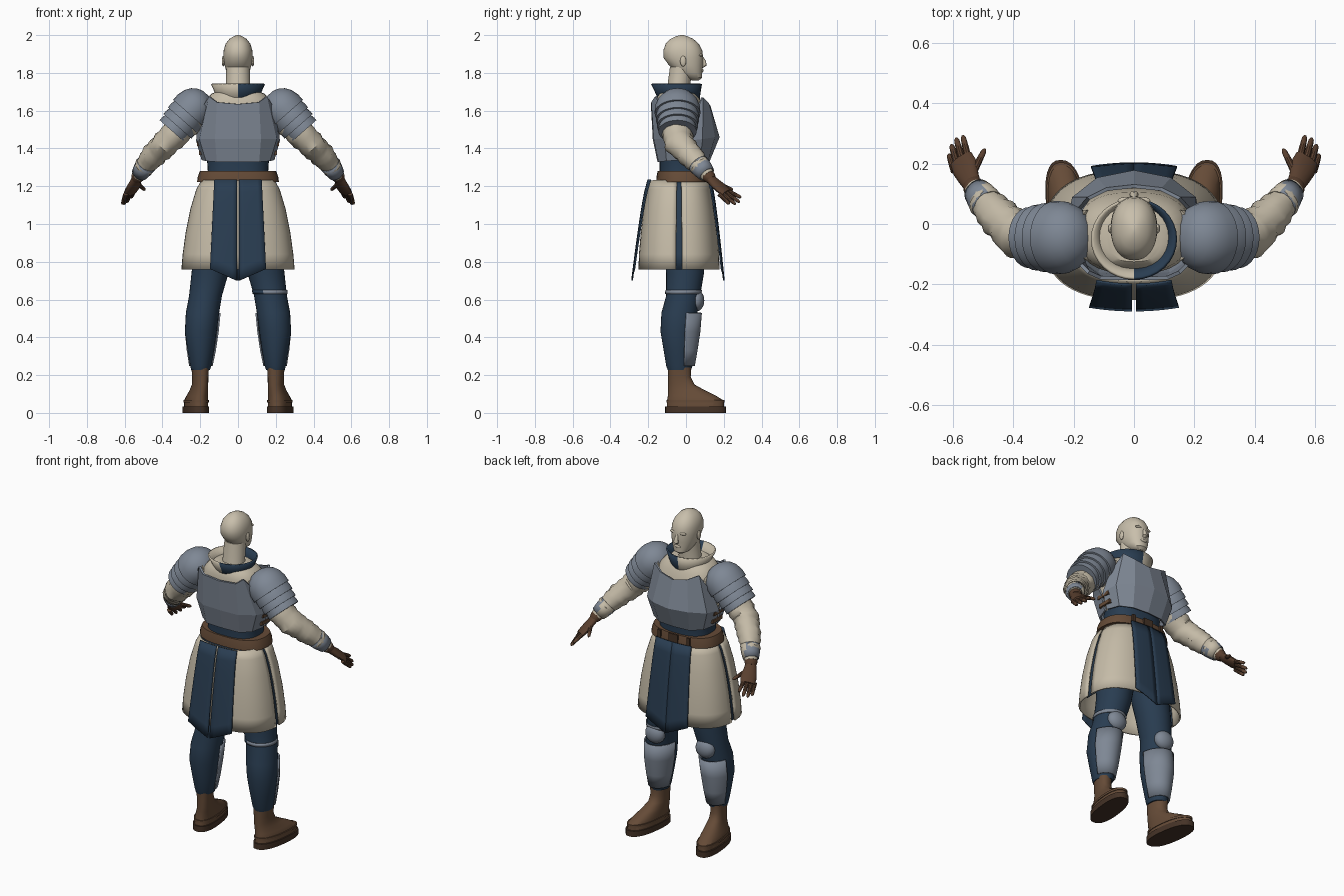
import bpy, bmesh, math, random
from mathutils import Vector as V

random.seed(4)
cube = bpy.data.objects.get("Cube")
if cube:
    bpy.data.objects.remove(cube, do_unlink=True)


def material(name, rgb):
    m = bpy.data.materials.new(name)
    m.use_nodes = True
    col = (*rgb, 1)
    m.diffuse_color = col
    m.node_tree.nodes["Principled BSDF"].inputs["Base Color"].default_value = col
    return m


CREAM = material("cream cloth", (0.56, 0.5, 0.39))
SKIN = material("pale skin", (0.58, 0.52, 0.41))
NAVY = material("navy cloth", (0.022, 0.046, 0.082))
STEEL = material("grey steel", (0.21, 0.245, 0.3))
LEATHER = material("brown leather", (0.13, 0.07, 0.038))
GLOVE = material("dark brown glove", (0.1, 0.05, 0.028))
SOLE = material("boot sole", (0.06, 0.033, 0.02))
made = []


def emit(name, verts, faces, mat, pair=False, thick=0, split=None):
    """Make one object, or a left and right pair; split = (second material, rule)."""
    for side, s in ((("left_", 1), ("right_", -1)) if pair else (("", 1),)):
        bm = bmesh.new()
        vs = [bm.verts.new((s * v[0], v[1], v[2])) for v in verts]
        for f in faces:
            bm.faces.new([vs[i] for i in f])
        bmesh.ops.recalc_face_normals(bm, faces=bm.faces)
        me = bpy.data.meshes.new(side + name)
        me.materials.append(mat)
        if split:
            me.materials.append(split[0])
            for f in bm.faces:
                f.material_index = int(split[1](f.calc_center_median()))
        bm.to_mesh(me)
        bm.free()
        ob = bpy.data.objects.new(side + name, me)
        bpy.context.collection.objects.link(ob)
        if thick:
            mod = ob.modifiers.new("thickness", "SOLIDIFY")
            mod.thickness, mod.offset = thick, 0
        made.append(ob)


def skin(name, rings, mat, closed=True, cap=True, **kw):
    """Join rows of points into a surface."""
    n = len(rings[0])
    verts = [p for r in rings for p in r]
    faces = [(i * n + j, i * n + (j + 1) % n, (i + 1) * n + (j + 1) % n, (i + 1) * n + j)
             for i in range(len(rings) - 1) for j in range(n if closed else n - 1)]
    if closed and cap:
        faces += [tuple(range(n)), tuple(range(len(verts) - n, len(verts)))]
    emit(name, verts, faces, mat, **kw)


def power(t, e):
    return math.copysign(abs(t) ** (2 / e), t)


def stack(name, rows, mat, e=2, n=32, arc=None, skew=0, **kw):
    """Horizontal outlines; each row is z, cx, cy, rx, ry."""
    rings = []
    for z, cx, cy, rx, ry in rows:
        a0, a1 = arc or (0, 360)
        angles = [math.radians(a0 + (a1 - a0) * i / (n - 1 if arc else n)) for i in range(n)]
        ring = []
        for a in angles:
            y = cy + ry * power(math.sin(a), e)
            ring.append((cx + rx * power(math.cos(a), e) + skew * (y - cy), y, z))
        rings.append(ring)
    skin(name, rings, mat, closed=arc is None, **kw)


def tube(name, pts, mat, n=16, ref=(0, 1, 0), rough=0, **kw):
    """Sections across a path; each point is x, y, z, radius along ref, other radius."""
    ps = [V(p[:3]) for p in pts]
    rings = []
    for i, p in enumerate(pts):
        d = (ps[min(i + 1, len(ps) - 1)] - ps[max(i - 1, 0)]).normalized()
        u = (V(ref) - V(ref).dot(d) * d).normalized()
        w = d.cross(u)
        ring = []
        for k in range(n):
            a = 2 * math.pi * k / n
            j = 1 + random.uniform(-rough, rough)
            ring.append(ps[i] + (u * math.cos(a) * p[3] + w * math.sin(a) * p[4]) * j)
        rings.append(ring)
    skin(name, rings, mat, **kw)


def ball(name, c, r, mat, **kw):
    rows = []
    for i in range(11):
        t = math.pi * (i + 0.15) / 10.3
        k = math.sin(t)
        rows.append((c[2] - r[2] * math.cos(t), c[0], c[1], r[0] * k, r[1] * k))
    stack(name, rows, mat, n=20, **kw)


def box(name, c, h, mat, **kw):
    rows = [[(c[0] + i * h[0], c[1] + j * h[1], c[2] + k * h[2])
             for i, j in ((-1, -1), (1, -1), (1, 1), (-1, 1))] for k in (-1, 1)]
    skin(name, rows, mat, **kw)


# Head and neck
stack("head", [(1.76, 0, .05, .018, .018), (1.775, 0, .04, .043, .046), (1.8, 0, .018, .06, .068),
               (1.84, 0, 0, .071, .09), (1.88, 0, -.014, .077, .105), (1.92, 0, -.017, .076, .103),
               (1.955, 0, -.02, .065, .087), (1.98, 0, -.022, .045, .06), (1.994, 0, -.022, .022, .03),
               (2.0, 0, -.022, .005, .008)], SKIN, e=2.2)
stack("neck", [(1.64, 0, -.045, .08, .07), (1.72, 0, -.04, .064, .06), (1.83, 0, -.025, .062, .06)], SKIN)
tube("nose", [(0, .084, 1.885, .006, .006), (0, .096, 1.86, .01, .012), (0, .098, 1.842, .012, .015),
              (0, .088, 1.834, .008, .01)], SKIN)
ball("ear", (.078, -.015, 1.862), (.008, .016, .028), SKIN, pair=True)
ball("brow", (.028, .077, 1.893), (.026, .012, .008), SKIN, pair=True)
ball("lips", (0, .083, 1.812), (.022, .01, .009), SKIN)

# Torso, halved collar
stack("torso", [(1.18, 0, -.02, .18, .125), (1.28, 0, -.02, .16, .12), (1.355, 0, -.02, .165, .12),
                (1.45, 0, -.015, .19, .135), (1.58, 0, -.03, .19, .135), (1.65, 0, -.04, .175, .12),
                (1.69, 0, -.045, .14, .1), (1.71, 0, -.045, .09, .08)],
      CREAM, e=2.5, split=(NAVY, lambda c: c.z < 1.355))
stack("collar", [(1.63, 0, -.035, .1, .1), (1.69, 0, -.042, .115, .113), (1.742, 0, -.05, .138, .13)],
      CREAM, cap=False, thick=.01, split=(NAVY, lambda c: c.x > 0))


# Faceted breast and back plates
def plate(name, rows):
    full = [[(-x, y, z) for x, y, z in r[:0:-1]] + r for r in rows]
    skin(name, full, STEEL, closed=False, thick=.012)


plate("breastplate", [[(0, .118, 1.33), (.1, .11, 1.33), (.165, .07, 1.335), (.187, -.01, 1.34)],
                      [(0, .172, 1.46), (.12, .148, 1.46), (.2, .085, 1.45), (.216, -.01, 1.44)],
                      [(0, .125, 1.62), (.09, .115, 1.64), (.15, .085, 1.67), (.2, .03, 1.55)]])
plate("backplate", [[(0, -.145, 1.33), (.11, -.14, 1.33), (.165, -.1, 1.335), (.187, -.025, 1.34)],
                    [(0, -.17, 1.45), (.12, -.165, 1.45), (.2, -.11, 1.45), (.216, -.025, 1.44)],
                    [(0, -.18, 1.635), (.11, -.178, 1.645), (.15, -.16, 1.675), (.21, -.1, 1.58)]])
for z in (1.375, 1.425):
    box("side_strap", (.208 if z > 1.4 else .199, -.015, z), (.008, .045, .011), LEATHER, pair=True)

# Belt with buckle and pouch loops
stack("belt", [(1.222, 0, -.018, .217, .14), (1.25, 0, -.018, .213, .138), (1.28, 0, -.018, .202, .132)],
      LEATHER, e=2.5)
box("buckle", (0, .122, 1.25), (.03, .006, .034), SOLE)
box("belt_loop", (.1, .117, 1.25), (.01, .006, .032), SOLE, pair=True)

# Cream skirt in two halves, with lining behind the side slits
SKIRT = [(1.23, .19, .148), (1.18, .217, .162), (1.08, .247, .182), (.95, .273, .198),
         (.84, .288, .207), (.76, .295, .21)]
for name, arc in (("front_skirt", (2, 178)), ("back_skirt", (182, 358))):
    stack(name, [(z, 0, -.037, rx, ry) for z, rx, ry in SKIRT], CREAM, e=2.6, arc=arc, thick=.01)
stack("skirt_lining", [(z, 0, -.037, rx - .012, ry) for z, rx, ry in SKIRT], NAVY,
      e=2.6, n=6, arc=(-6, 6), pair=True, thick=.004)


# Navy hanging panels with pointed hems
def hanging(name, x_in, top, hem, y_top, y_hem, z_edge, **kw):
    rows = []
    for i in range(9):
        t = i / 8
        row = []
        for j in range(6):
            q = j / 5
            x = x_in + (top + (hem - top) * t - x_in) * q
            z_end = .7 + (z_edge - .7) * q
            y = y_top + (y_hem - y_top) * t ** .75
            row.append((x, y - math.copysign(.012 * q * q, y), 1.235 + (z_end - 1.235) * t))
        rows.append(row)
    skin(name, rows, NAVY, closed=False, thick=.008, **kw)


hanging("back_panel", .006, .125, .148, -.2, -.285, .762, pair=True)
hanging("front_panel", 0, .12, .142, .13, .2, .762, pair=True)

# Trousers, greaves and knee guards
stack("trouser_leg", [(1.1, .1, -.02, .1, .11), (.85, .13, -.01, .105, .108), (.74, .148, -.005, .098, .1),
                      (.62, .172, -.015, .087, .09), (.53, .188, -.035, .088, .095),
                      (.43, .197, -.045, .084, .09), (.33, .197, -.04, .07, .078),
                      (.25, .197, -.035, .056, .07), (.228, .198, -.035, .05, .062)], NAVY, pair=True)
stack("greave", [(.25, .198, -.035, .06, .078), (.33, .196, -.038, .075, .095),
                 (.43, .194, -.04, .088, .112), (.53, .186, -.035, .09, .115)],
      STEEL, arc=(18, 178), pair=True, thick=.008)
ball("knee_guard", (.172, .055, .595), (.062, .042, .058), STEEL, pair=True)
stack("knee_strap", [(.63, .17, -.015, .091, .094), (.65, .168, -.012, .092, .095)], STEEL, cap=False,
      thick=.004, split=(NAVY, lambda c: c.y < -.03 and c.x < .14))

# Boots
stack("boot", [(.03, .222, .05, .06, .152), (.065, .222, .05, .06, .15), (.09, .216, .032, .054, .128),
               (.12, .207, .002, .047, .097), (.15, .201, -.025, .042, .07), (.19, .2, -.035, .042, .06),
               (.24, .2, -.035, .045, .062)], LEATHER, skew=.12, e=2.3, pair=True)
stack("boot_sole", [(0, .223, .051, .066, .161), (.035, .223, .051, .066, .161)], SOLE,
      skew=.12, e=2.4, pair=True)
stack("boot_cuff", [(.055, .222, .05, .064, .154), (.068, .222, .05, .064, .154)], LEATHER,
      skew=.12, e=2.3, pair=True)

# Wrinkled sleeves
path = [(.15, -.04, 1.63, .08, .07), (.24, -.045, 1.575, .088, .085), (.32, -.048, 1.49, .08, .075),
        (.385, -.035, 1.425, .076, .07), (.445, .02, 1.365, .065, .064), (.495, .075, 1.305, .054, .052),
        (.528, .118, 1.255, .037, .035)]
sleeve = []
for a, b in zip(path, path[1:]):
    for k in range(4):
        p = [u + (v - u) * k / 4 for u, v in zip(a, b)]
        f = (1.05, .98, 1.03, .94)[k]
        sleeve.append((*p[:3], p[3] * f, p[4] * f))
tube("sleeve", sleeve + [path[-1]], CREAM, n=20, rough=.05, pair=True)
tube("bracer", [(.484, .064, 1.318, .055, .052), (.505, .09, 1.288, .051, .048),
                (.522, .11, 1.264, .043, .041)], STEEL, cap=False, pair=True, thick=.006,
     split=(CREAM, lambda c: c.y > .09 and abs(c.x) < .5))

# Layered shoulder armour: a dome followed by overlapping bands
start, d = V((.235, -.045, 1.615)), V((.66, 0, -.75)).normalized()


def shell(name, steps):
    tube(name, [(*(start + d * t), r * 1.1, r) for t, r in steps], STEEL, n=28, pair=True)


shell("shoulder_dome", [(-.1, .02), (-.092, .048), (-.07, .078), (-.04, .098), (0, .109), (.04, .11)])
shell("upper_shoulder_band", [(.03, .098), (.06, .104), (.088, .104)])
shell("middle_shoulder_band", [(.08, .093), (.11, .099), (.13, .099)])
shell("lower_shoulder_band", [(.12, .086), (.15, .092), (.168, .092)])

# Gloves
across = (.8, -.5, -.25)
tube("glove_cuff", [(.515, .1, 1.275, .034, .034), (.53, .122, 1.25, .037, .034),
                    (.537, .135, 1.235, .03, .026)], GLOVE, ref=across, pair=True)
tube("palm", [(.53, .12, 1.25, .028, .024), (.545, .15, 1.22, .036, .022), (.558, .185, 1.19, .046, .021),
              (.572, .215, 1.165, .042, .017)], GLOVE, ref=across, pair=True)
FINGERS = [("index", (.548, .215, 1.178), (.566, .292, 1.14)),
           ("middle", (.568, .21, 1.168), (.588, .284, 1.115)),
           ("ring", (.585, .2, 1.158), (.604, .262, 1.104)),
           ("little", (.597, .185, 1.15), (.612, .23, 1.105)),
           ("thumb", (.532, .17, 1.215), (.493, .248, 1.18))]
for name, a, b in FINGERS:
    a, b = V(a), V(b)
    tube(name + "_finger", [(*a.lerp(b, t), r, r) for t, r in
                            ((-.2, .013), (.1, .0125), (.55, .011), (.9, .009), (1, .004))],
         GLOVE, n=10, ref=across, pair=True)

# Smooth shading that keeps hard edges
bpy.ops.object.select_all(action="DESELECT")
for ob in made:
    ob.select_set(True)
bpy.context.view_layer.objects.active = made[0]
bpy.ops.object.shade_smooth_by_angle(angle=math.radians(35))
for ob in made:
    if "plate" in ob.name:
        for f in ob.data.polygons:
            f.use_smooth = False
